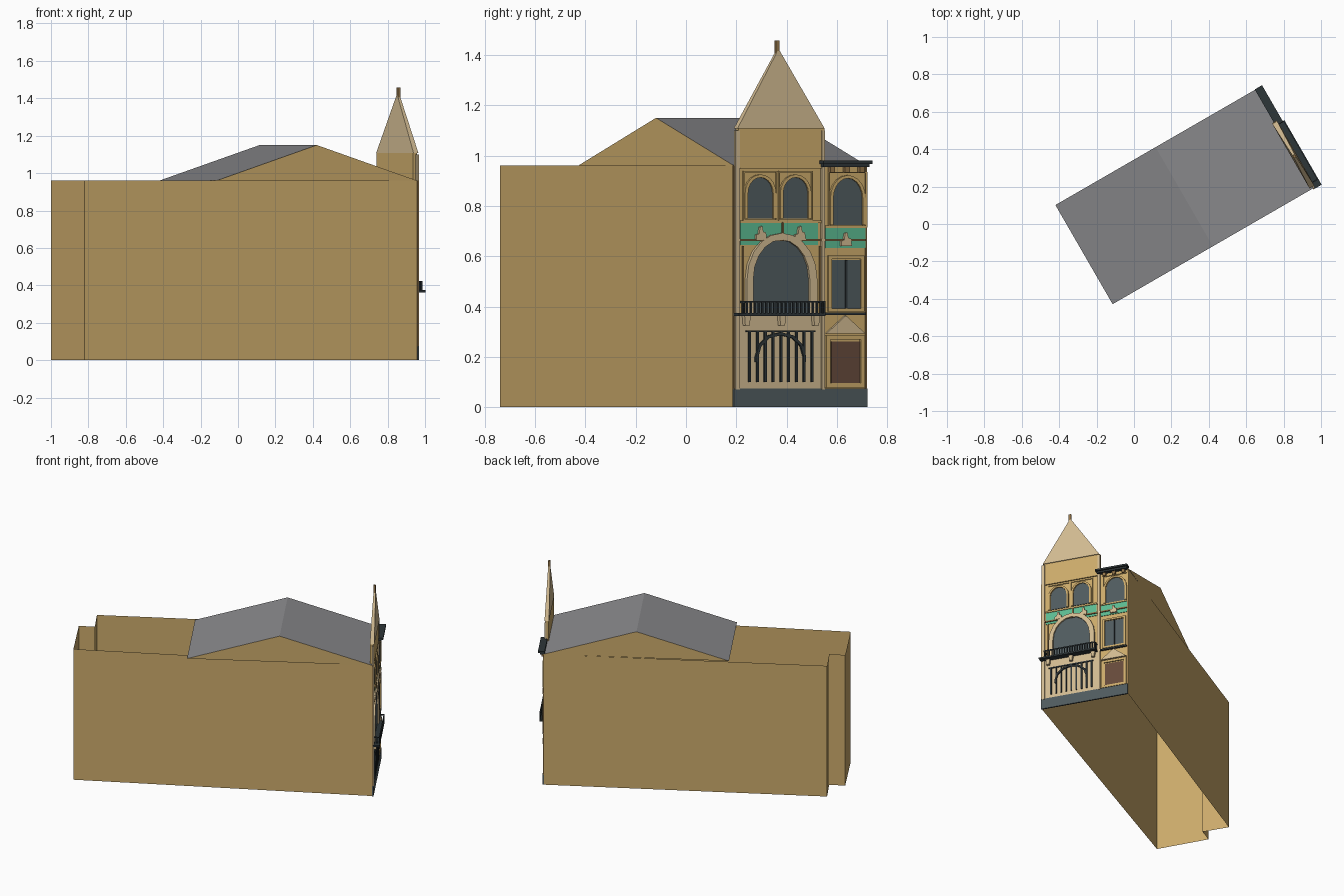
import bpy, bmesh, math
from mathutils import Matrix, Vector

if "Cube" in bpy.data.objects:
    bpy.data.objects.remove(bpy.data.objects["Cube"])

C, S = math.cos(math.radians(30)), 0.5
CORNER = (0.957, 0.19)          # street corner of the facade
# facade frame: local x runs along the facade, local -y points to the street
FRAME = Matrix(((-S, -C, 0, CORNER[0]), (C, -S, 0, CORNER[1]), (0, 0, 1, 0), (0, 0, 0, 1)))


def material(name, rgb):
    m = bpy.data.materials.new(name)
    lin = [c / 12.92 if c < 0.04 else ((c + 0.055) / 1.055) ** 2.4 for c in rgb]
    m.diffuse_color = (*lin, 1)
    m.use_nodes = True
    m.node_tree.nodes["Principled BSDF"].inputs["Base Color"].default_value = m.diffuse_color
    return m


WALL = material("ochre wall", (0.80, 0.67, 0.42))
STONE = material("pale stone", (0.82, 0.73, 0.57))
ROOF = material("grey roof", (0.54, 0.54, 0.55))
GLASS = material("dark glass", (0.31, 0.355, 0.37))
IRON = material("black iron", (0.18, 0.21, 0.22))
TEAL = material("teal tile", (0.36, 0.73, 0.57))
DOOR = material("brown door", (0.40, 0.29, 0.23))
TRIM = material("bronze trim", (0.58, 0.46, 0.29))


def finish(name, bm, mat, matrix=None):
    bmesh.ops.recalc_face_normals(bm, faces=bm.faces)
    me = bpy.data.meshes.new(name)
    bm.to_mesh(me)
    bm.free()
    me.materials.append(mat)
    ob = bpy.data.objects.new(name, me)
    if matrix:
        ob.matrix_world = matrix
    bpy.context.collection.objects.link(ob)
    return ob


def along(y, out):
    """Facade position for a y read in the right-hand view."""
    return (y - CORNER[1] - S * out) / C


def plates(name, profiles, out0, out1, mat):
    """Extrude (y, z) outlines from depth out0 to out1 in front of the facade."""
    bm = bmesh.new()
    for prof in profiles:
        f = bm.faces.new([bm.verts.new((along(y, out1), -out0, z)) for y, z in prof])
        ext = bmesh.ops.extrude_face_region(bm, geom=[f])
        vs = [v for v in ext["geom"] if isinstance(v, bmesh.types.BMVert)]
        bmesh.ops.translate(bm, verts=vs, vec=(0, out0 - out1, 0))
    return finish(name, bm, mat, FRAME)


def rect(y0, y1, z0, z1):
    return [(y0, z0), (y1, z0), (y1, z1), (y0, z1)]


def arch(y0, y1, z0, spring, top, n=10):
    """Open path: up one leg, over the arch, down the other."""
    c, r = (y0 + y1) / 2, (y1 - y0) / 2
    curve = [(c + r * math.cos(math.pi * i / n), spring + (top - spring) * math.sin(math.pi * i / n))
             for i in range(n + 1)]
    return [(y1, z0)] + curve + [(y0, z0)]


def strips(a, b):
    """Quads between two matching paths."""
    return [[a[i], a[i + 1], b[i + 1], b[i]] for i in range(len(a) - 1)]


def frame(y0, y1, z0, z1, w):
    return [rect(y0, y0 + w, z0, z1), rect(y1 - w, y1, z0, z1),
            rect(y0 + w, y1 - w, z1 - w, z1), rect(y0 + w, y1 - w, z0, z0 + w)]


# house walls: open at top and bottom, stepped at the rear
foot = [(-0.82, -0.74), (-1.0, -0.42), (-0.905, -0.37), (-1.0, -0.21), (0.652, 0.718), CORNER]
bm = bmesh.new()
low = [bm.verts.new((x, y, 0)) for x, y in foot]
high = [bm.verts.new((x, y, 0.96)) for x, y in foot]
for i in range(6):
    j = (i + 1) % 6
    bm.faces.new((low[i], low[j], high[j], high[i]))
finish("house_walls", bm, WALL)

# saddle roof with its ridge parallel to the facade, plus two gable triangles
W, D = 0.612, 1.237
for name, mat in (("roof", ROOF), ("roof_gables", WALL)):
    bm = bmesh.new()
    a, b = [[bm.verts.new((u, d, z)) for d, z in ((0, 0.96), (D / 2, 1.15), (D, 0.96))] for u in (0, W)]
    if mat == ROOF:
        for i in range(2):
            bm.faces.new((a[i], a[i + 1], b[i + 1], b[i]))
    else:
        bm.faces.new(a)
        bm.faces.new(b)
    finish(name, bm, mat, FRAME)

# base and stone ground floor
plates("plinth", [rect(0.19, 0.722, 0, 0.075)], 0, 0.01, GLASS)
plates("ground_floor_stone", [rect(0.21, 0.55, 0.07, 0.365)], 0, 0.006, STONE)
plates("pilasters", [rect(0.196, 0.215, 0.07, 1.10), rect(0.54, 0.553, 0.07, 1.10)], 0, 0.012, STONE)
plates("corner_strip", [rect(0.188, 0.196, 0.07, 0.96), rect(0.714, 0.72, 0.07, 0.96)], 0, 0.006, TRIM)

# iron grille with arched bar
plates("grille_bars", [rect(y - 0.004, y + 0.004, 0.10, 0.30)
                       for y in (0.255 + 0.031 * i for i in range(9))]
       + [rect(0.24, 0.515, 0.298, 0.305)], 0.006, 0.014, IRON)
plates("grille_arch", strips(arch(0.278, 0.478, 0.18, 0.20, 0.298, 6), arch(0.288, 0.468, 0.18, 0.20, 0.286, 6)),
       0.006, 0.016, IRON)

# balcony
plates("balcony_slab", [rect(0.21, 0.555, 0.363, 0.374)], 0, 0.05, IRON)
plates("balcony_rail", [rect(0.24, 0.555, 0.415, 0.422)]
       + [rect(y - 0.003, y + 0.003, 0.374, 0.416) for y in (0.244 + 0.0154 * i for i in range(21))],
       0.043, 0.05, IRON)
bm = bmesh.new()
for u in (0.03, 0.39):          # railing returns at both ends
    for d, z, sy, sz in ((-0.025, 0.418, 0.05, 0.007), (-0.015, 0.395, 0.005, 0.042), (-0.03, 0.395, 0.005, 0.042)):
        bmesh.ops.create_cube(bm, size=1, matrix=Matrix.Translation((u, d, z)) @ Matrix.Diagonal((0.006, sy, sz, 1)))
finish("balcony_rail_ends", bm, IRON, FRAME)
plates("balcony_brackets", [[(y - 0.012, 0.365), (y - 0.009, 0.325), (y + 0.009, 0.325), (y + 0.012, 0.365)]
                            for y in (0.245, 0.385, 0.52)], 0.006, 0.026, STONE)

# teal tile bands with bronze beams and ornaments
plates("teal_bands", [rect(0.217, 0.525, 0.645, 0.732), rect(0.555, 0.714, 0.632, 0.712)], 0, 0.004, TEAL)
plates("band_beams", [rect(0.21, 0.54, 0.66, 0.669), rect(0.553, 0.716, 0.66, 0.669),
                      rect(0.383, 0.389, 0.69, 0.735)], 0, 0.012, TRIM)
plates("band_ornaments", [[(y - 0.02, z), (y + 0.022, z), (y + 0.018, z + 0.03), (y + 0.008, z + 0.032),
                           (y + 0.004, z + 0.055), (y - 0.006, z + 0.05), (y - 0.008, z + 0.025), (y - 0.02, z + 0.02)]
                          for y, z in ((0.30, 0.665), (0.455, 0.665), (0.638, 0.64))], 0.004, 0.016, STONE)

# great arched window
plates("great_window", [arch(0.262, 0.50, 0.374, 0.51, 0.668)], 0, 0.005, GLASS)
plates("great_window_arch", strips(arch(0.243, 0.522, 0.374, 0.51, 0.692), arch(0.268, 0.492, 0.374, 0.51, 0.665)),
       0, 0.016, STONE)
plates("great_window_panel", [rect(0.225, 0.231, 0.375, 0.64), rect(0.531, 0.537, 0.375, 0.64)], 0, 0.006, TRIM)

# arched upper windows
uppers = [(0.247, 0.347, 0.75, 0.85, 0.913), (0.387, 0.487, 0.75, 0.85, 0.913), (0.586, 0.703, 0.725, 0.83, 0.91)]
plates("upper_windows", [arch(*w) for w in uppers], 0, 0.004, GLASS)
plates("upper_window_arches", [q for y0, y1, z0, s, t in uppers for q in
                               strips(arch(y0 - 0.012, y1 + 0.012, z0, s, t + 0.012), arch(y0, y1, z0, s, t))],
       0, 0.011, WALL)
plates("upper_panels", [q for y0, y1, z0, s, t in uppers for q in frame(y0 - 0.018, y1 + 0.018, z0 - 0.01, t + 0.025, 0.005)],
       0, 0.007, WALL)
plates("sill_strips", [rect(0.217, 0.54, 0.732, 0.742), rect(0.555, 0.714, 0.712, 0.722),
                       rect(0.217, 0.54, 0.948, 0.958)], 0, 0.009, WALL)

# narrow bay: sash window, pediment and door
plates("sash_window", [rect(0.58, 0.698, 0.39, 0.585)], 0, 0.004, GLASS)
plates("sash_window_frame", frame(0.567, 0.709, 0.38, 0.602, 0.013), 0, 0.01, WALL)
plates("sash_mullion", [rect(0.635, 0.641, 0.39, 0.585)], 0.003, 0.008, IRON)
plates("bay_strip", [rect(0.553, 0.716, 0.366, 0.376)], 0, 0.012, IRON)
plates("door_pediment", [[(0.558, 0.292), (0.714, 0.292), (0.636, 0.364)]], 0, 0.012, STONE)
plates("door", [rect(0.578, 0.697, 0.09, 0.26)], 0, 0.004, DOOR)
plates("door_frame", frame(0.558, 0.712, 0.078, 0.285, 0.017), 0, 0.009, WALL)

# cornice over the narrow bay
plates("cornice", [rect(0.547, 0.742, 0.967, 0.98)], -0.005, 0.04, IRON)
plates("cornice_lower", [rect(0.547, 0.73, 0.955, 0.967)], -0.005, 0.028, IRON)
plates("cornice_brackets", [rect(y - 0.009, y + 0.009, 0.932, 0.957) for y in (0.583, 0.642, 0.70)], 0, 0.018, TRIM)

# tower wall, tapering thin gable and finial
plates("tower_wall", [rect(0.208, 0.55, 0.95, 1.11)], -0.014, 0.008, WALL)
bm = bmesh.new()
base = [bm.verts.new((along(y, 0.012), -o, 1.108)) for y, o in ((0.204, 0.014), (0.55, 0.014), (0.55, -0.016), (0.204, -0.016))]
tip = [bm.verts.new((along(y, 0.0), -o, 1.415)) for y, o in ((0.36, 0.007), (0.37, 0.007), (0.37, -0.007), (0.36, -0.007))]
bm.faces.new(base)
bm.faces.new(tip)
for i in range(4):
    j = (i + 1) % 4
    bm.faces.new((base[i], base[j], tip[j], tip[i]))
finish("tower_gable", bm, STONE, FRAME)
plates("finial", [rect(0.358, 0.372, 1.405, 1.457)], -0.007, 0.007, TRIM)
